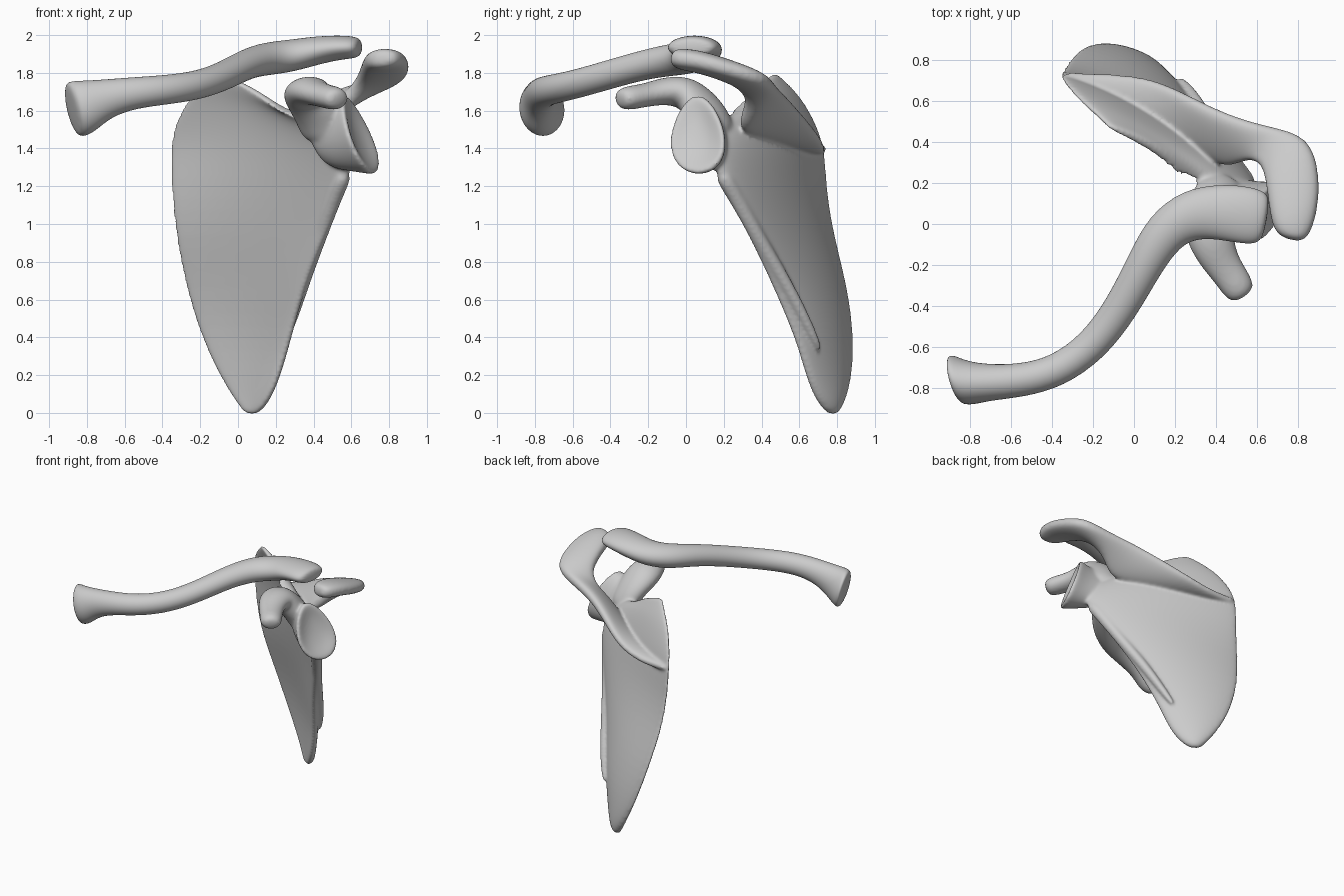
import bpy, bmesh
from math import cos, sin, pi, copysign
from mathutils import Vector as V


def loft(name, rings):
    """Closed skin over a list of equally sized point rings."""
    bm = bmesh.new()
    vs = [[bm.verts.new(p) for p in r] for r in rings]
    n = len(vs[0])
    for r, s in zip(vs, vs[1:]):
        for i in range(n):
            j = (i + 1) % n
            bm.faces.new((r[i], r[j], s[j], s[i]))
    bm.faces.new(vs[0][::-1])
    bm.faces.new(vs[-1])
    bmesh.ops.recalc_face_normals(bm, faces=bm.faces)
    me = bpy.data.meshes.new(name)
    bm.to_mesh(me)
    bm.free()
    ob = bpy.data.objects.new(name, me)
    bpy.context.collection.objects.link(ob)
    ob.modifiers.new("round", 'SUBSURF').levels = 2
    return ob


def tangent(pts, i):
    return (pts[min(i + 1, len(pts) - 1)] - pts[max(i - 1, 0)]).normalized()


def ribbon(name, rows, bow=0, p=0.7, n=24):
    """Flat bone: each row is edge A, edge B, half thickness at A and at B."""
    mids = [(V(a) + V(b)) / 2 for a, b, _, _ in rows]
    rings = []
    for i, (a, b, ta, tb) in enumerate(rows):
        u = (V(b) - V(a)) / 2
        nrm = u.cross(tangent(mids, i)).normalized()
        w = bow * min(1, u.length / 0.4)
        ring = []
        for k in range(n):
            c, s = cos(2 * pi * k / n), sin(2 * pi * k / n)
            t = ta + (tb - ta) * ((1 + c) / 2) ** 2
            ring.append(mids[i] + u * c + nrm * (t * copysign(abs(s) ** p, s) - w * s * s))
        rings.append(ring)
    return loft(name, rings)


def tube(name, path, n=14):
    """Round bone: x, y, z, half width, half height, skew of the section."""
    pts = [V(q[:3]) for q in path]
    rings = []
    for i, q in enumerate(path):
        t = tangent(pts, i)
        side = t.cross(V((0, 0, 1))).normalized()
        up = side.cross(t)
        a, b = side * q[3] + t * q[5], up * q[4]
        rings.append([pts[i] + a * cos(2 * pi * k / n) + b * sin(2 * pi * k / n) for k in range(n)])
    return loft(name, rings)


# Collarbone: S curve from the flared inner end to the flat outer end
clavicle = tube("collarbone", [
    (-0.885, -0.755, 1.60, .09, .12, .05), (-0.865, -0.76, 1.605, .12, .16, .06),
    (-0.80, -0.775, 1.625, .105, .145, .04), (-0.70, -0.775, 1.665, .09, .105, 0),
    (-0.55, -0.765, 1.695, .084, .085, 0), (-0.38, -0.725, 1.71, .082, .08, 0),
    (-0.20, -0.60, 1.735, .083, .078, 0), (-0.06, -0.41, 1.79, .086, .078, 0),
    (0.05, -0.20, 1.85, .092, .08, 0), (0.15, -0.03, 1.875, .11, .09, 0),
    (0.28, 0.05, 1.89, .13, .088, 0), (0.42, 0.06, 1.92, .14, .077, 0),
    (0.54, 0.045, 1.935, .145, .066, 0), (0.62, 0.03, 1.935, .135, .06, 0),
    (0.65, 0.025, 1.935, .09, .04, 0)])

# Blade: rows from the bottom tip up to the top border
blade = ribbon("blade", [
    ((0.04, .79, -.01), (0.10, .76, -.01), .025, .02),
    ((0.00, .83, .05), (0.15, .71, .04), .032, .035),
    ((-.085, .87, .17), (0.21, .65, .15), .03, .04),
    ((-.19, .885, .38), (0.28, .59, .38), .027, .045),
    ((-.28, .855, .65), (0.35, .475, .65), .026, .05),
    ((-.34, .775, .95), (0.47, .335, .95), .026, .055),
    ((-.36, .74, 1.2), (0.59, .195, 1.2), .026, .065),
    ((-.37, .735, 1.4), (0.61, .12, 1.38), .028, .065),
    ((-.335, .675, 1.56), (0.50, .14, 1.50), .026, .05),
    ((-.245, .585, 1.70), (0.38, .17, 1.55), .026, .04),
    ((-.135, .485, 1.79), (0.28, .21, 1.555), .024, .03),
    ((-.115, .465, 1.815), (0.25, .215, 1.57), .016, .018)], bow=.06, p=.6)

# Thickened strut along the outer border, on the back face
strut = tube("border_strut", [
    (.57, .18, 1.28, .05, .05, 0), (.52, .25, 1.17, .045, .045, 0),
    (.44, .37, .95, .04, .04, 0), (.355, .51, .72, .038, .038, 0),
    (.29, .63, .50, .032, .032, 0), (.22, .715, .32, .02, .02, 0)], n=10)

# Ridge on the back, sweeping out into the flat shoulder tip
ridge = ribbon("ridge_and_shoulder_tip", [
    ((-.335, .715, 1.40), (-.345, .745, 1.39), .02, .018),
    ((-.23, .68, 1.40), (-.23, .735, 1.39), .03, .025),
    ((-.09, .61, 1.41), (-.09, .735, 1.40), .035, .03),
    ((.13, .46, 1.44), (.10, .715, 1.46), .04, .04),
    ((.32, .35, 1.47), (.28, .62, 1.58), .045, .045),
    ((.46, .265, 1.50), (.46, .53, 1.68), .05, .05),
    ((.55, .32, 1.62), (.64, .48, 1.725), .055, .05),
    ((.625, .30, 1.745), (.87, .44, 1.765), .062, .055),
    ((.645, .18, 1.815), (.915, .22, 1.825), .062, .055),
    ((.66, .06, 1.855), (.90, .06, 1.87), .062, .055),
    ((.68, -.03, 1.87), (.865, -.05, 1.88), .06, .055),
    ((.73, -.07, 1.88), (.82, -.09, 1.885), .035, .035)], n=16)

# Socket: pear shaped rim with a shallow dish
up, across = V((-.078, 0, .21)), V((.062, .145, 0))
rings = []
for c, su, sv in [((.38, .19, 1.45), .7, .38), ((.53, .11, 1.45), .82, .65),
                  ((.61, .075, 1.465), .96, .9), ((.645, .06, 1.475), 1.03, 1.03),
                  ((.655, .055, 1.478), .92, .92), ((.63, .065, 1.47), .55, .55),
                  ((.622, .07, 1.468), .15, .15)]:
    rings.append([V(c) + up * su * sin(2 * pi * k / 20)
                  + across * sv * cos(2 * pi * k / 20) * (1 - .25 * sin(2 * pi * k / 20))
                  for k in range(20)])
socket = loft("socket", rings)

# Hooked process: rises from the neck, then bends forward
hook = tube("hook", [
    (.47, .16, 1.44, .14, .09, 0), (.44, .13, 1.54, .15, .095, 0),
    (.40, .075, 1.63, .15, .095, 0), (.365, .01, 1.69, .14, .095, 0),
    (.375, -.08, 1.71, .12, .08, 0), (.42, -.18, 1.69, .095, .066, 0),
    (.47, -.25, 1.675, .085, .064, 0), (.515, -.32, 1.665, .083, .066, 0),
    (.54, -.355, 1.655, .055, .045, 0)])

# Fuse the shoulder blade parts into one smooth bone
parts = [blade, strut, ridge, socket, hook]
bpy.ops.object.select_all(action='DESELECT')
for ob in parts:
    ob.select_set(True)
bpy.context.view_layer.objects.active = blade
bpy.ops.object.convert(target='MESH')
bpy.ops.object.join()
blade.name = "shoulder_blade"
rm = blade.modifiers.new("fuse", 'REMESH')
rm.mode, rm.voxel_size = 'VOXEL', 0.01
sm = blade.modifiers.new("soften", 'SMOOTH')
sm.factor, sm.iterations = 0.5, 14
bpy.ops.object.convert(target='MESH')

for ob in (blade, clavicle):
    ob.data.polygons.foreach_set("use_smooth", [True] * len(ob.data.polygons))
    ob.data.update()
